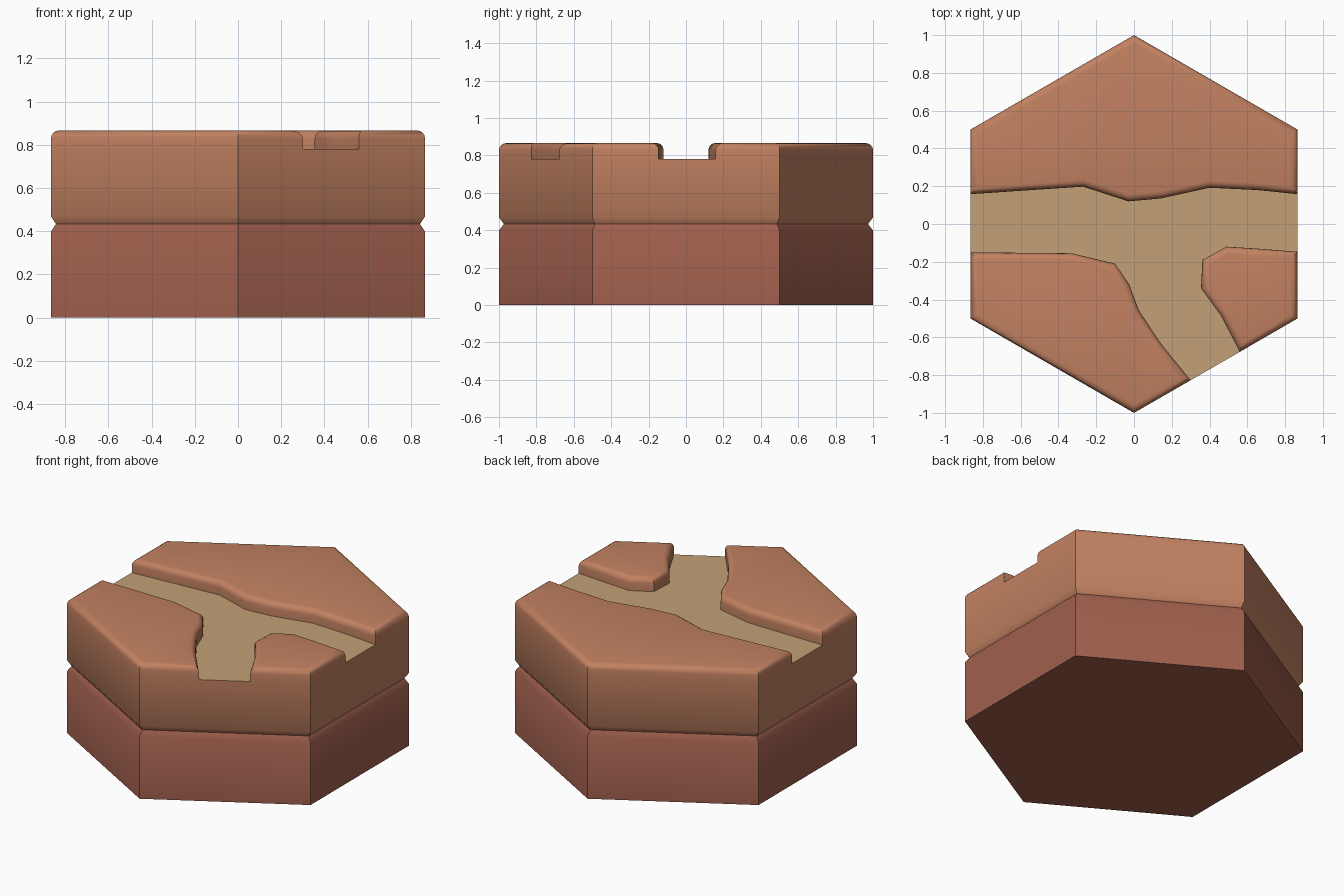
import bpy, bmesh, math
from mathutils import Vector

if "Cube" in bpy.data.objects:
    bpy.data.objects.remove(bpy.data.objects["Cube"])

H, FLOOR, MID = 0.866, 0.78, 0.433
HEX = [(math.cos(math.radians(a)), math.sin(math.radians(a))) for a in range(-90, 270, 60)]


def material(name, rgb):
    m = bpy.data.materials.new(name)
    m.diffuse_color = (*rgb, 1)
    m.use_nodes = True
    m.node_tree.nodes["Principled BSDF"].inputs["Base Color"].default_value = m.diffuse_color
    return m


CLAY = material("clay", (0.54, 0.22, 0.12))
BASE = material("dark_clay", (0.35, 0.115, 0.075))
SAND = material("sand", (0.55, 0.355, 0.18))


def inset(pts, d):
    """Mitred inward offset of a counter-clockwise outline."""
    out, n = [], len(pts)
    for i in range(n):
        p = Vector(pts[i])
        a = (p - Vector(pts[i - 1])).normalized()
        b = (Vector(pts[(i + 1) % n]) - p).normalized()
        na, nb = Vector((-a.y, a.x)), Vector((-b.y, b.x))
        out.append(p + (na + nb) * d / (1 + na.dot(nb)))
    return out


def loft(name, outline, profile, mat, bottom=False, top=False):
    """Skin an outline through (inset, z) steps with optional caps."""
    bm = bmesh.new()
    rings = [[bm.verts.new((x, y, z)) for x, y in inset(outline, d)] for d, z in profile]
    n = len(outline)
    for r, s in zip(rings, rings[1:]):
        for i in range(n):
            j = (i + 1) % n
            bm.faces.new((r[i], r[j], s[j], s[i]))
    if bottom:
        bm.faces.new(rings[0][::-1])
    if top:
        bm.faces.new(rings[-1])
    me = bpy.data.meshes.new(name)
    bm.to_mesh(me)
    bm.free()
    me.materials.append(mat)
    ob = bpy.data.objects.new(name, me)
    bpy.context.collection.objects.link(ob)
    bpy.context.view_layer.objects.active = ob
    ob.select_set(True)
    bpy.ops.object.shade_smooth_by_angle(angle=math.radians(40))
    ob.select_set(False)


# Path edges, each running between two sides of the hexagon
W = HEX[1][0]
north = [(-W, 0.158), (-0.27, 0.198), (-0.03, 0.12), (0.14, 0.135),
         (0.40, 0.192), (0.65, 0.18), (W, 0.158)]
south_west = [(0.30, -0.827), (0.14, -0.63), (0.025, -0.455), (-0.025, -0.32),
              (-0.10, -0.21), (-0.33, -0.155), (-W, -0.15)]
south_east = [(W, -0.147), (0.65, -0.13), (0.49, -0.12), (0.362, -0.19),
              (0.355, -0.34), (0.46, -0.485), (0.56, -0.677)]

# Two stacked hexagonal layers with a groove between them
loft("lower_layer", HEX, [(0, 0), (0, MID - 0.035), (0.023, MID)], BASE, bottom=True)
loft("upper_layer", HEX, [(0.023, MID), (0, MID + 0.035), (0, FLOOR)], CLAY)

# Flat path floor
floor = north + south_east + south_west
loft("path_floor", floor[::-1], [(0, FLOOR)], SAND, top=True)

# Raised banks with rounded rims
R = 0.037
rim = [(0, FLOOR)] + [(R * (1 - math.cos(t)), H - R + R * math.sin(t))
                      for t in (math.pi / 2 * k / 4 for k in range(5))]
loft("north_bank", north + [HEX[2], HEX[3], HEX[4]], rim, CLAY, top=True)
loft("south_west_bank", south_west + [HEX[5], HEX[0]], rim, CLAY, top=True)
loft("south_east_bank", south_east + [HEX[1]], rim, CLAY, top=True)
